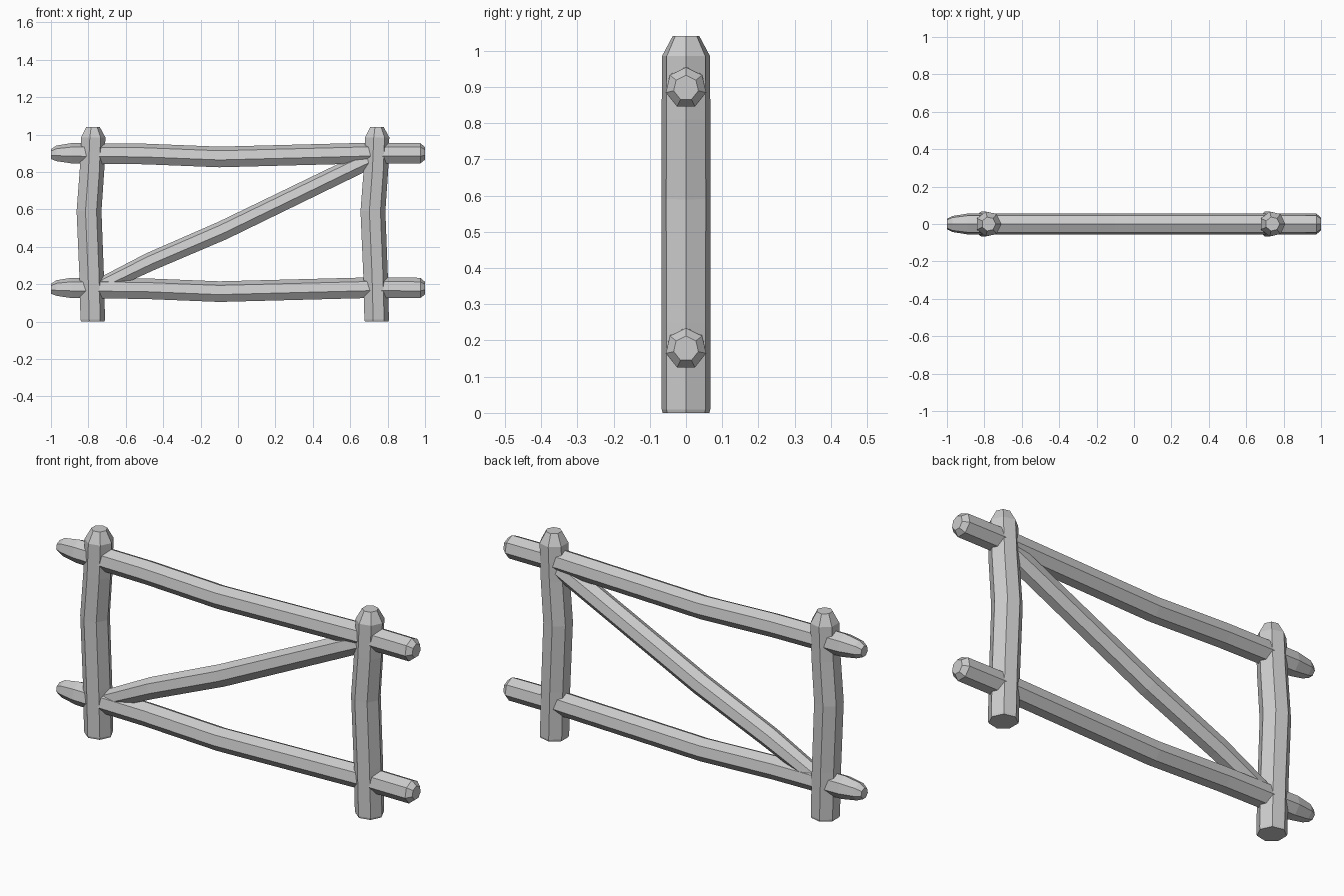
import bpy, bmesh, math
from mathutils import Vector

if "Cube" in bpy.data.objects:
    bpy.data.objects.remove(bpy.data.objects["Cube"])

SIDES = 7


def log(name, path):
    """Seven-sided log in the XZ plane; path = (x, z, radius) rings."""
    bm = bmesh.new()
    axis = Vector((path[-1][0] - path[0][0], 0, path[-1][1] - path[0][1])).normalized()
    across = Vector((0, 1, 0))
    # first corner points up on rails, and to +x on posts
    up = Vector((-axis.z, 0, axis.x))
    if abs(axis.z) > 0.9:
        up = -up
    rings = []
    for x, z, r in path:
        ring = []
        for i in range(SIDES):
            a = 2 * math.pi * i / SIDES
            ring.append(bm.verts.new(Vector((x, 0, z)) + r * (math.cos(a) * up + math.sin(a) * across)))
        rings.append(ring)
    for a, b in zip(rings, rings[1:]):
        for i in range(SIDES):
            j = (i + 1) % SIDES
            bm.faces.new((a[i], a[j], b[j], b[i]))
    bm.faces.new(rings[0])
    bm.faces.new(rings[-1])
    bmesh.ops.recalc_face_normals(bm, faces=bm.faces)
    mesh = bpy.data.meshes.new(name)
    bm.to_mesh(mesh)
    bm.free()
    obj = bpy.data.objects.new(name, mesh)
    bpy.context.collection.objects.link(obj)
    return obj


# Upright posts with a slight bow and a chamfered top
for name, x in (("left_post", -0.78), ("right_post", 0.738)):
    log(name, [(x, 0.0, 0.066), (x, 0.01, 0.069), (x - 0.006, 0.25, 0.069),
               (x - 0.02, 0.59, 0.07), (x - 0.004, 0.81, 0.069),
               (x + 0.003, 0.985, 0.068), (x + 0.003, 1.04, 0.038)])

# Sagging horizontal rails, tapered at the left end
for name, z in (("lower_rail", 0.177), ("upper_rail", 0.897)):
    log(name, [(-1.0, z - 0.003, 0.028), (-0.97, z, 0.044), (-0.89, z, 0.057),
               (-0.5, z - 0.004, 0.058), (-0.1, z - 0.02, 0.058),
               (0.7, z + 0.001, 0.058), (0.975, z, 0.057), (1.0, z, 0.035)])

# Diagonal brace between the posts
log("diagonal_brace", [(-0.78, 0.172, 0.035), (-0.7, 0.205, 0.045), (-0.47, 0.317, 0.052),
                       (-0.08, 0.485, 0.054), (0.6, 0.815, 0.053), (0.74, 0.88, 0.05)])
